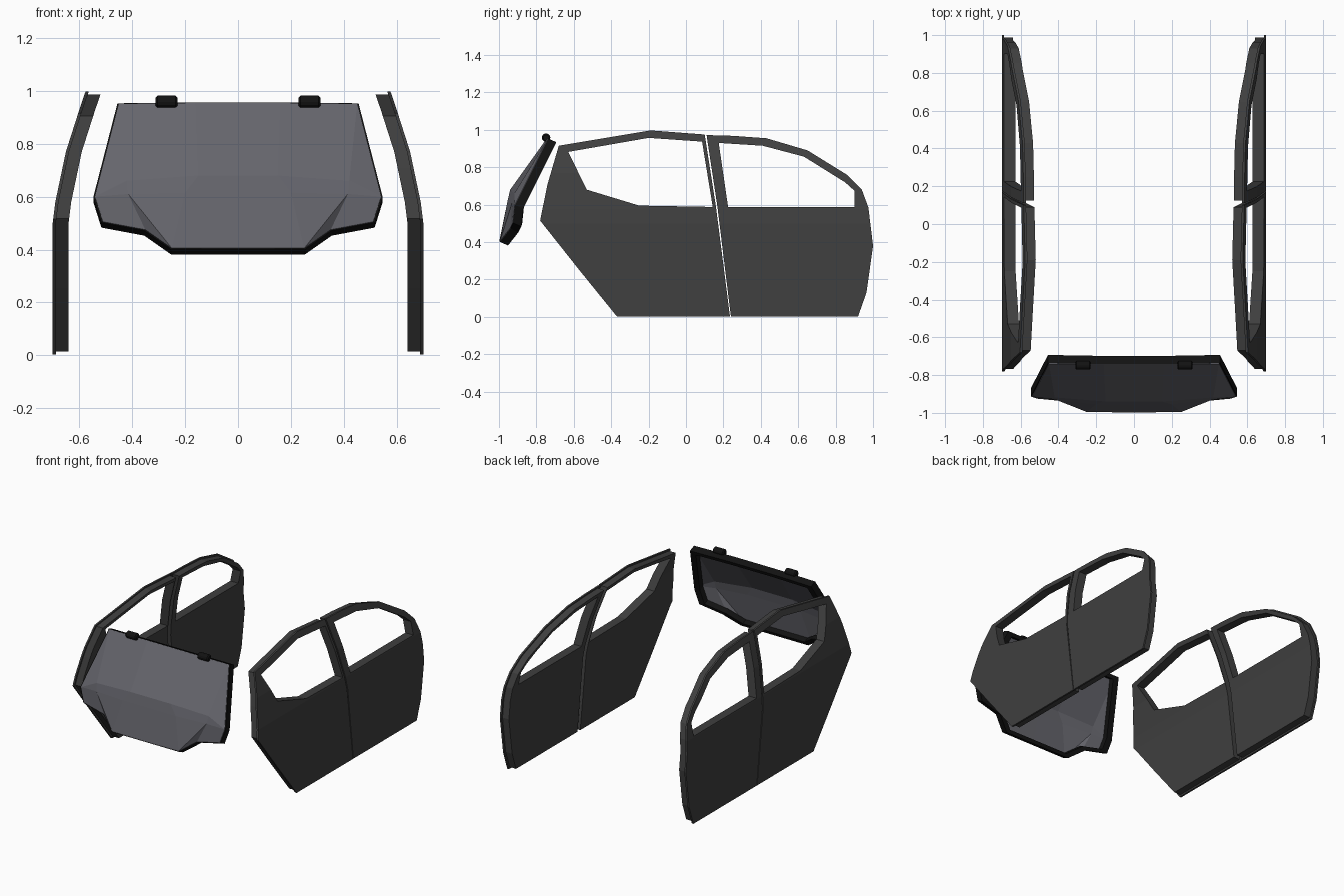
import bpy, bmesh, math
from mathutils import Vector

if "Cube" in bpy.data.objects:
    bpy.data.objects.remove(bpy.data.objects["Cube"])

def material(name, rgb):
    m = bpy.data.materials.new(name)
    m.diffuse_color = (*rgb, 1)
    m.use_nodes = True
    m.node_tree.nodes["Principled BSDF"].inputs["Base Color"].default_value = m.diffuse_color
    return m

DOOR = material("charcoal_paint", (0.05, 0.05, 0.05))
GLASS = material("smoky_grey", (0.13, 0.13, 0.15))
BLACK = material("black_trim", (0.006, 0.006, 0.006))

def finish(bm, name, mat, mirror=False):
    bmesh.ops.recalc_face_normals(bm, faces=bm.faces[:])
    me = bpy.data.meshes.new(name)
    bm.to_mesh(me)
    bm.free()
    me.materials.append(mat)
    ob = bpy.data.objects.new(name, me)
    bpy.context.collection.objects.link(ob)
    if mirror:
        ob.modifiers.new("Mirror", "MIRROR")
    return ob

# ---------- doors: side profile in (y, z), bent inward with height ----------
SECTION = [(-1, .70), (.5, .70), (.58, .69), (.77, .65), (.92, .602), (1.0, .575)]

def side_x(z):
    for (z0, x0), (z1, x1) in zip(SECTION, SECTION[1:]):
        if z <= z1:
            return x0 + (x1 - x0) * (z - z0) / (z1 - z0)
    return SECTION[-1][1]

def inset(poly, d):
    pts = [Vector(p) for p in poly]
    n = len(pts)
    area = sum(pts[i].x * pts[(i + 1) % n].y - pts[(i + 1) % n].x * pts[i].y for i in range(n))
    s = 1 if area > 0 else -1
    out = []
    for i in range(n):
        a = (pts[i] - pts[i - 1]).normalized()
        b = (pts[(i + 1) % n] - pts[i]).normalized()
        na, nb = Vector((-a.y, a.x)) * s, Vector((-b.y, b.x)) * s
        m = (na + nb).normalized()
        out.append(pts[i] + m * d / max(m.dot(na), .4))
    return out

def door_layer(name, loops, depth0, depth1):
    bm = bmesh.new()
    edges = []
    for loop in loops:
        vs = [bm.verts.new((0, p[0], p[1])) for p in loop]
        edges += [bm.edges.new((vs[i - 1], vs[i])) for i in range(len(vs))]
    bmesh.ops.triangle_fill(bm, edges=edges, use_beauty=True, normal=(1, 0, 0))
    for z, _ in SECTION[1:-1]:
        bmesh.ops.bisect_plane(bm, geom=bm.verts[:] + bm.edges[:] + bm.faces[:], dist=1e-5,
                               plane_co=(0, 0, z), plane_no=(0, 0, 1))
    r = bmesh.ops.extrude_face_region(bm, geom=bm.faces[:], use_keep_orig=True)
    inner = {v for v in r["geom"] if isinstance(v, bmesh.types.BMVert)}
    for v in bm.verts:
        v.co.x = side_x(v.co.z) - (depth1 if v in inner else depth0)
    finish(bm, name, DOOR, mirror=True)

def door(name, outline, window):
    door_layer(name + "_skin", [outline, window], 0, .012)
    door_layer(name + "_inner_frame", [inset(outline, .012), window], .012, .06)

door("long_door",
     [(-.37, .003), (.235, .003), (.16, .59), (.10, .975), (-.19, .997), (-.68, .915),
      (-.74, .71), (-.78, .515), (-.57, .25)],
     [(-.25, .595), (.143, .588), (.086, .937), (-.20, .957), (-.63, .882), (-.53, .68)])
door("round_door",
     [(.24, .003), (.92, .003), (.965, .13), (1.0, .38), (.975, .585), (.94, .68),
      (.86, .76), (.65, .89), (.43, .955), (.25, .968), (.11, .972), (.168, .59)],
     [(.225, .588), (.90, .588), (.90, .675), (.85, .72), (.63, .857), (.41, .915), (.175, .93)])

# ---------- end lid: faceted panel, half described then mirrored ----------
P = dict(A0=(0, -.745, .953), A1=(.16, -.745, .953), A2=(.45, -.74, .95),
         B0=(0, -.94, .68), B1=(.15, -.94, .68), B2=(.42, -.918, .66), B3=(.54, -.915, .60),
         C0=(0, -.955, .615), C1=(.2, -.955, .615), C2=(.415, -.93, .61),
         D0=(0, -.998, .405), D1=(.25, -.995, .405), D2=(.35, -.94, .475), D3=(.51, -.925, .505))
FACES = ["A0 A1 B1 B0", "A1 A2 B2 B1", "A2 B3 B2", "B0 B1 C1 C0", "B1 B2 C2 C1", "B2 B3 C2",
         "C0 C1 D1 D0", "C1 C2 D1", "C2 D2 D1", "C2 B3 D3 D2"]
BACK = Vector((0, .045, -.02))

bm = bmesh.new()
for s in (1, -1):
    vs = {k: bm.verts.new((s * x, y, z)) for k, (x, y, z) in P.items()}
    for f in FACES:
        bm.faces.new([vs[k] for k in f.split()][::s])
bmesh.ops.remove_doubles(bm, verts=bm.verts[:], dist=1e-4)
r = bmesh.ops.extrude_face_region(bm, geom=bm.faces[:], use_keep_orig=True)
bmesh.ops.translate(bm, vec=BACK * .3, verts=[v for v in r["geom"] if isinstance(v, bmesh.types.BMVert)])
finish(bm, "lid_panel", GLASS)

# black rim swept round the lid border
half = [Vector(P[k]) for k in "A1 A2 B3 D3 D2 D1".split()]
border = half + [Vector((-p.x, p.y, p.z)) for p in reversed(half)]
mid = Vector((0, -.87, .67))
bm = bmesh.new()
rings = []
for p in border:
    grow = mid + (p - mid) * 1.012
    shrink = mid + (p - mid) * .93
    rings.append([bm.verts.new(q) for q in
                  (grow + BACK * .05, grow + BACK, shrink + BACK, shrink + BACK * .25)])
for i, a in enumerate(rings):
    b = rings[i - 1]
    for j in range(4):
        bm.faces.new((a[j], b[j], b[j - 1], a[j - 1]))
finish(bm, "lid_rim", BLACK)

# hinges on the top edge
bm = bmesh.new()
bmesh.ops.create_cone(bm, cap_ends=True, segments=12, radius1=.023, radius2=.023, depth=.082)
caps = [e for e in bm.edges if abs(e.verts[0].co.z - e.verts[1].co.z) < 1e-5]
bmesh.ops.bevel(bm, geom=caps, offset=.007, segments=1, affect="EDGES")
for v in bm.verts:
    x, y, z = v.co
    v.co = (z + .27, y - .748, x + .958)
finish(bm, "lid_hinge", BLACK, mirror=True)
